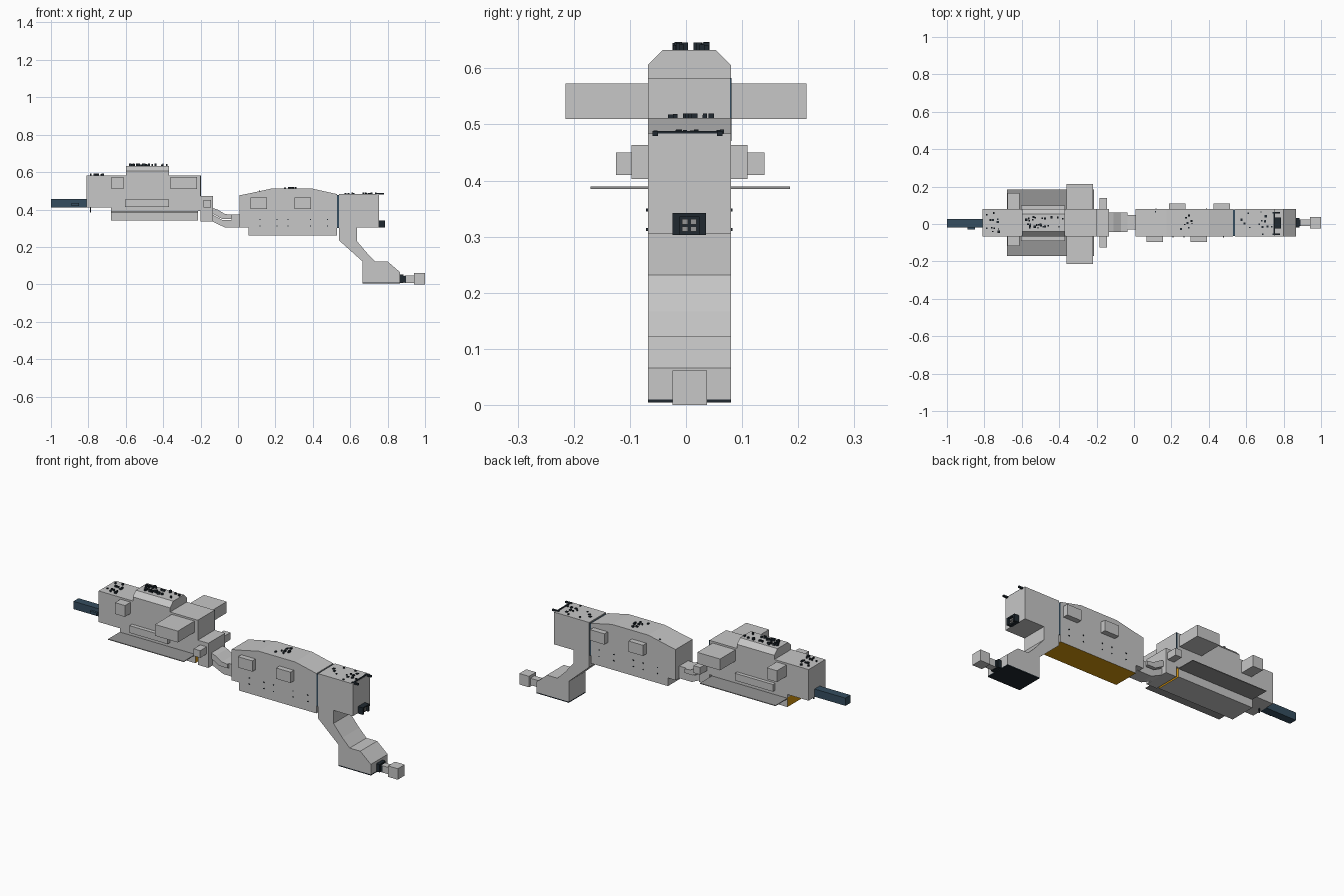
import bpy, bmesh, random
random.seed(4)

def mat(name, c):
    m = bpy.data.materials.new(name)
    m.diffuse_color = (*c, 1)
    return m

GREY = mat("light grey", (0.57, 0.57, 0.57))
PLATE = mat("mid grey", (0.30, 0.30, 0.30))
BLUE = mat("dark blue", (0.035, 0.075, 0.115))
DARK = mat("near black", (0.014, 0.022, 0.03))
AMBER = mat("amber", (0.68, 0.31, 0.004))

Y0, Y1 = -0.068, 0.08          # shared hull width
YC = (Y0 + Y1) / 2

def finish(name, bm, *mats):
    bmesh.ops.recalc_face_normals(bm, faces=bm.faces)
    me = bpy.data.meshes.new(name)
    bm.to_mesh(me)
    bm.free()
    for m in mats:
        me.materials.append(m)
    ob = bpy.data.objects.new(name, me)
    bpy.context.collection.objects.link(ob)
    return ob

def add_box(bm, x, y, z):
    r = bmesh.ops.create_cube(bm, size=1)
    for v in r["verts"]:
        v.co = [(a + b) / 2 + c * (b - a) for (a, b), c in zip((x, y, z), v.co)]

def boxes(name, m, *items):
    bm = bmesh.new()
    for it in items:
        add_box(bm, *it)
    return finish(name, bm, m)

def extrude(name, pts, lo, hi, m, axis="y"):
    """Extrude a profile: (x, z) along y, or (y, z) along x."""
    bm = bmesh.new()
    put = (lambda p, t: (p[0], t, p[1])) if axis == "y" else (lambda p, t: (t, *p))
    a = [bm.verts.new(put(p, lo)) for p in pts]
    b = [bm.verts.new(put(p, hi)) for p in pts]
    bm.faces.new(a)
    bm.faces.new(b)
    for i in range(len(pts)):
        j = (i + 1) % len(pts)
        bm.faces.new((a[i], a[j], b[j], b[i]))
    return finish(name, bm, m)

def studs(name, xr, yrs, z, n, h):
    """Cluster of small dark fittings standing on a roof."""
    items = []
    for _ in range(n):
        lo, hi = random.choice(yrs)
        x, y = random.uniform(*xr), random.uniform(lo, hi)
        s, t = random.uniform(0.003, 0.006), random.uniform(0.5, 1) * h
        items.append(((x - s, x + s), (y - s, y + s), (z - 0.002, z + t)))
    boxes(name, DARK, *items)

W = (Y0, Y1)

# ---- rear unit
extrude("rear_hull", [(-0.81, 0.41), (-0.68, 0.41), (-0.68, 0.392), (-0.20, 0.392),
                      (-0.20, 0.583), (-0.81, 0.583)], Y0, Y1, GREY)
extrude("rear_roof_cabin", [(Y0, 0.58), (Y1, 0.58), (Y1, 0.606), (0.053, 0.633),
                            (-0.041, 0.633), (Y0, 0.606)], -0.60, -0.37, GREY, "x")
keel = boxes("rear_keel", GREY, ((-0.68, -0.215), W, (0.34, 0.395)))
keel.data.materials.append(AMBER)
for p in keel.data.polygons:
    if abs(p.normal.x) > 0.9:
        p.material_index = 1
boxes("skirt_plates", PLATE, ((-0.68, -0.215), (-0.17, Y0), (0.385, 0.389)),
      ((-0.68, -0.215), (Y1, 0.185), (0.385, 0.389)))
boxes("large_side_pods", GREY, ((-0.36, -0.22), (-0.215, 0.215), (0.51, 0.573)))
boxes("small_side_pods", GREY, ((-0.675, -0.613), (-0.118, 0.165), (0.51, 0.573)))
boxes("side_ledges", GREY, ((-0.605, -0.37), (-0.09, 0.10), (0.413, 0.453)))
boxes("tail_bar", BLUE, ((-1.0, -0.80), (-0.018, 0.027), (0.412, 0.455)))
boxes("tail_bar_peg", BLUE, ((-0.89, -0.85), (-0.03, -0.018), (0.42, 0.435)))
boxes("keel_peg", DARK, ((-0.79, -0.785), (0.0, 0.005), (0.385, 0.41)))
boxes("rear_hull_seam", BLUE, ((-0.205, -0.199), (0.078, 0.0815), (0.47, 0.583)))

# ---- coupling
boxes("coupling_block", GREY, ((-0.20, -0.135), W, (0.335, 0.472)),
      ((-0.185, -0.145), (-0.125, 0.14), (0.41, 0.45)))
extrude("coupling_upper_arm", [(-0.14, 0.41), (-0.11, 0.40), (-0.07, 0.376), (-0.035, 0.372),
                               (-0.035, 0.35), (-0.085, 0.35), (-0.14, 0.38)], -0.042, 0.061, GREY)
extrude("coupling_lower_arm", [(-0.14, 0.375), (-0.085, 0.345), (-0.035, 0.345), (-0.035, 0.372),
                               (0.02, 0.372), (0.02, 0.304), (-0.07, 0.304), (-0.14, 0.337)],
        -0.03, 0.048, GREY)

# ---- front unit
hull = extrude("front_hull", [(0.008, 0.305), (0.055, 0.305), (0.055, 0.26), (0.53, 0.26),
                              (0.53, 0.482), (0.40, 0.511), (0.175, 0.511), (0.07, 0.488),
                              (0.008, 0.476)], Y0, Y1, GREY)
hull.data.materials.append(AMBER)
for p in hull.data.polygons:
    if p.normal.z < -0.9 and p.center.z < 0.28:
        p.material_index = 1
boxes("hull_joint", BLUE, ((0.528, 0.542), (Y0 + 0.003, Y1 - 0.003), (0.30, 0.478)))
pads = [((x, x + 0.088), (-0.097, Y0 + 0.002), (0.403, 0.463)) for x in (0.068, 0.303)]
pads += [((x, x + 0.088), (Y1 - 0.002, 0.11), (0.403, 0.463)) for x in (0.188, 0.425)]
boxes("side_pads", GREY, *pads)
rivets = [((x, x + 0.005), (Y0 - 0.003, Y1 + 0.003), (z, z + 0.005))
          for x in (0.115, 0.205, 0.265, 0.385, 0.475) for z in (0.31, 0.345)]
boxes("side_rivets", DARK, *rivets)

# head with its hanging leg, one continuous side profile
extrude("head_and_leg", [(0.54, 0.484), (0.755, 0.484), (0.755, 0.305), (0.635, 0.305),
                         (0.635, 0.232), (0.69, 0.167), (0.735, 0.122), (0.80, 0.122),
                         (0.865, 0.066), (0.865, 0.01), (0.665, 0.01), (0.665, 0.123),
                         (0.54, 0.235)], Y0, Y1, GREY)
boxes("foot_sole", DARK, ((0.665, 0.865), W, (0.004, 0.01)))

# head socket: dark frame with inset bars
b = 0.006
boxes("head_socket", DARK, ((0.753, 0.772), (-0.024, 0.036), (0.303, 0.342)),
      ((0.77, 0.785), (-0.024, -0.012), (0.303, 0.342)),
      ((0.77, 0.785), (0.024, 0.036), (0.303, 0.342)),
      ((0.77, 0.785), (-0.012, 0.024), (0.335, 0.342)))
boxes("head_socket_blocks", PLATE, *[((0.77, 0.777), (y, y + 0.011), (z, z + 0.009))
                                     for y in (-0.007, 0.008) for z in (0.309, 0.322)])
boxes("head_roof_nubs", DARK, *[((0.74, 0.78), (y, y + 0.01), (0.479, 0.488))
                                for y in (-0.06, 0.055)],
      ((0.745, 0.753), (-0.05, 0.055), (0.48, 0.488)))

# foot nozzle
boxes("nozzle_collar", DARK, ((0.863, 0.885), (-0.02, 0.033), (0.008, 0.052)),
      ((0.885, 0.897), (-0.012, 0.025), (0.01, 0.045)))
boxes("nozzle_neck", GREY, ((0.89, 0.945), (-0.012, 0.025), (0.008, 0.046)))
boxes("nozzle_tip", GREY, ((0.94, 1.0), (-0.024, 0.037), (0.0, 0.061)))

# ---- roof fittings
studs("cabin_roof_studs", (-0.58, -0.38), [(-0.02, 0.0), (0.016, 0.038)], 0.633, 26, 0.015)
studs("rear_roof_studs", (-0.79, -0.72), [(-0.05, 0.06)], 0.583, 12, 0.01)
studs("front_roof_studs", (0.25, 0.32), [(-0.03, 0.05)], 0.511, 9, 0.009)
studs("head_roof_studs", (0.56, 0.74), [(-0.055, 0.065)], 0.484, 14, 0.007)
studs("front_roof_edge_studs", (0.08, 0.16), [(-0.06, -0.05), (0.06, 0.07)], 0.496, 4, 0.005)
